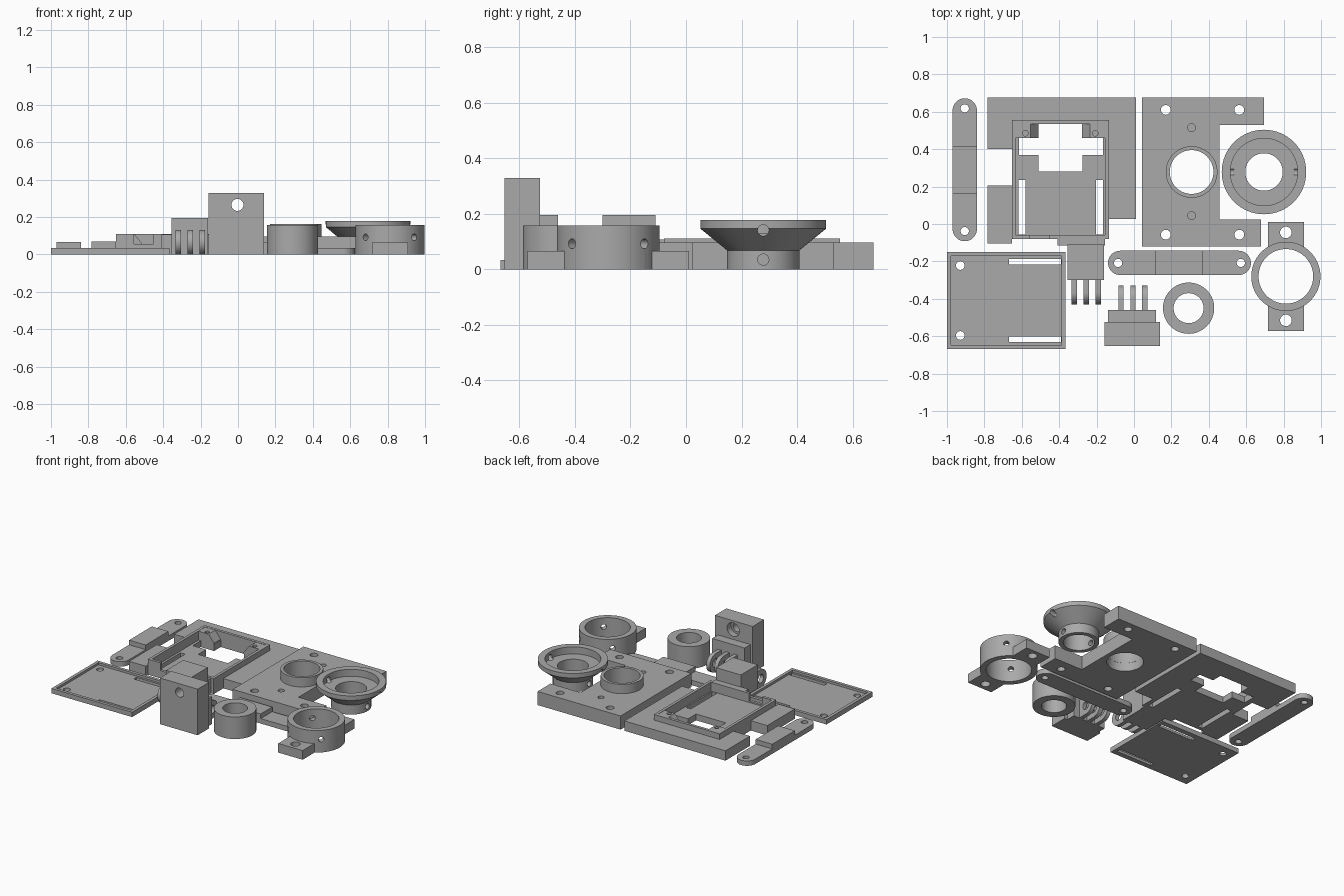
import bpy, bmesh
from math import sin, cos, pi, radians
from mathutils import Matrix, Vector

cube = bpy.data.objects.get("Cube")
if cube:
    bpy.data.objects.remove(cube)

grey = bpy.data.materials.new("plain grey")
grey.use_nodes = True
grey.diffuse_color = (0.4, 0.4, 0.4, 1)
grey.node_tree.nodes["Principled BSDF"].inputs["Base Color"].default_value = (0.4, 0.4, 0.4, 1)

PLACE = {"x": lambda a, b, t: (t, a, b),
         "y": lambda a, b, t: (a, t, b),
         "z": lambda a, b, t: (a, b, t)}


def to_object(name, bm):
    bmesh.ops.recalc_face_normals(bm, faces=bm.faces)
    mesh = bpy.data.meshes.new(name)
    bm.to_mesh(mesh)
    bm.free()
    mesh.materials.append(grey)
    obj = bpy.data.objects.new(name, mesh)
    bpy.context.collection.objects.link(obj)
    return obj


def prism(name, pts, lo, hi, axis="z"):
    """Extrude a flat outline along an axis."""
    bm = bmesh.new()
    put = PLACE[axis]
    low = [bm.verts.new(put(a, b, lo)) for a, b in pts]
    top = [bm.verts.new(put(a, b, hi)) for a, b in pts]
    bm.faces.new(low)
    bm.faces.new(top)
    for i in range(len(pts)):
        j = (i + 1) % len(pts)
        bm.faces.new((low[i], low[j], top[j], top[i]))
    return to_object(name, bm)


def arc(a, b, r, start=0, end=360, n=48):
    closed = end - start == 360
    steps = n if closed else n + 1
    angles = [radians(start + (end - start) * i / n) for i in range(steps)]
    return [(a + r * cos(t), b + r * sin(t)) for t in angles]


def rect(x0, x1, y0, y1):
    return [(x0, y0), (x1, y0), (x1, y1), (x0, y1)]


def box(name, x0, x1, y0, y1, z0, z1):
    return prism(name, rect(x0, x1, y0, y1), z0, z1)


def hole(a, b, r, lo=-0.1, hi=0.5, axis="z"):
    return prism("cutter", arc(a, b, r, n=32), lo, hi, axis)


def radial_hole(cx, cy, z, r, angle, near, far):
    cutter = hole(0, z, r, near, far, "x")
    cutter.data.transform(Matrix.Translation((cx, cy, 0)) @ Matrix.Rotation(radians(angle), 4, "Z"))
    return cutter


def boolean(obj, others, operation="DIFFERENCE"):
    bpy.context.view_layer.objects.active = obj
    for other in others:
        mod = obj.modifiers.new("shape", "BOOLEAN")
        mod.operation, mod.object, mod.solver = operation, other, "EXACT"
        bpy.ops.object.modifier_apply(modifier=mod.name)
        bpy.data.objects.remove(other)
    return obj


def lathe(name, cx, cy, profile, n=64):
    """Spin a closed (radius, height) profile."""
    bm = bmesh.new()
    rings = [[bm.verts.new((cx + r * cos(2 * pi * i / n), cy + r * sin(2 * pi * i / n), z))
              for r, z in profile] for i in range(n)]
    m = len(profile)
    for i in range(n):
        a, b = rings[i], rings[(i + 1) % n]
        for k in range(m):
            bm.faces.new((a[k], b[k], b[(k + 1) % m], a[(k + 1) % m]))
    return to_object(name, bm)


def tube(name, cx, cy, outer, inner, z0, z1):
    return lathe(name, cx, cy, [(inner, z0), (outer, z0), (outer, z1), (inner, z1)])


# Two straps with rounded ends and a raised middle
def strap(name, cx, cy, turn):
    half, r = 0.317, 0.065
    outline = arc(half, 0, r, -90, 90, 20) + arc(-half, 0, r, 90, 270, 20)
    body = prism(name, outline, 0, 0.035)
    boolean(body, [hole(s * 0.328, 0, 0.022) for s in (-1, 1)])
    pad = box(name + "_pad", -0.127, 0.127, -r, r, 0.03, 0.068)
    for part in (body, pad):
        part.data.transform(Matrix.Translation((cx, cy, 0)) @ Matrix.Rotation(radians(turn), 4, "Z"))


strap("side_strap", -0.905, 0.29, 90)
strap("front_strap", 0.243, -0.208, 0)

# Base plate around the tray
tray_x0, tray_x1, tray_y0, tray_y1 = -0.653, -0.135, -0.08, 0.555
prism("tray_base", [(-0.783, 0.4), (tray_x0, 0.4), (tray_x0, tray_y1), (tray_x1, tray_y1),
                    (tray_x1, 0.028), (0.012, 0.028), (0.012, 0.675), (-0.783, 0.675)], 0, 0.07)
box("tray_base_foot", -0.783, tray_x0, -0.105, 0.205, 0, 0.07)

# Tray with thin walls, floor openings and a notch in the front wall
tray = box("tray", tray_x0, tray_x1, tray_y0, tray_y1, 0, 0.11)
boolean(tray, [
    box("cutter", -0.633, -0.155, -0.06, 0.535, 0.045, 0.3),
    box("cutter", -0.51, -0.275, 0.28, 0.535, -0.1, 0.3),
    box("cutter", -0.615, -0.165, 0.37, 0.46, -0.1, 0.3),
    box("cutter", -0.617, -0.58, -0.056, 0.235, -0.1, 0.3),
    box("cutter", -0.203, -0.165, -0.056, 0.235, -0.1, 0.3),
    box("cutter", -0.555, -0.453, -0.1, -0.05, 0.055, 0.3)])

# Sloped corner posts in the tray
mid = -0.394
for side, label in ((-1, "left"), (1, "right")):
    shape = [(0.24, 0.04), (0.117, 0.04), (0.117, 0.055), (0.159, 0.108), (0.24, 0.108)]
    post = prism(label + "_tray_post", [(mid + side * a, z) for a, z in shape], 0.46, 0.537, "y")
    boolean(post, [hole(mid + side * 0.187, 0.485, 0.015, 0.06, 0.3)])


# Three-prong hinges
def prongs(name, cx, root, tip):
    d = 1 if tip > root else -1
    r = 0.065
    centre = tip - d * r
    outline = [(root, 0)] + [(centre + d * a, z) for a, z in arc(0, r, r, -90, 90, 20)] + [(root, 2 * r)]
    for i in (-1, 0, 1):
        x = cx + i * 0.064
        fin = prism(f"{name}_prong_{i + 2}", outline, x - 0.014, x + 0.014, "x")
        boolean(fin, [hole(centre, r, 0.03, x - 0.1, x + 0.1, "x")])


box("hinge_block", -0.355, -0.16, -0.3, -0.11, 0, 0.195)
box("hinge_flange", -0.41, -0.155, -0.115, -0.08, 0, 0.108)
prongs("hinge", -0.255, -0.298, -0.43)

# Upright clamp with bolt hole
clamp = box("clamp_block", -0.157, 0.14, -0.653, -0.525, 0, 0.328)
boolean(clamp, [hole(-0.003, 0.265, 0.032, -0.8, -0.4, "y"),
                hole(-0.003, 0.265, 0.048, -0.57, -0.4, "y")])
box("clamp_step", -0.14, 0.117, -0.53, -0.46, 0, 0.195)
prongs("clamp", -0.006, -0.462, -0.33)

# Large bracket plate with bore and collar
plate = prism("bracket_plate", [(0.042, -0.12), (0.68, -0.12), (0.68, 0.025), (0.458, 0.025),
                                (0.458, 0.53), (0.695, 0.53), (0.695, 0.675), (0.042, 0.675)], 0, 0.097)
boolean(plate, [hole(x, y, 0.026) for x in (0.17, 0.563) for y in (-0.057, 0.61)]
        + [hole(0.308, y, 0.021, 0.04, 0.3) for y in (0.045, 0.515)]
        + [hole(0.308, 0.278, 0.118)])
tube("bracket_collar", 0.308, 0.278, 0.138, 0.117, 0.06, 0.163)

# Flared cup
cup = lathe("flared_cup", 0.695, 0.278, [(0.1, 0), (0.13, 0), (0.13, 0.068), (0.226, 0.146), (0.226, 0.178),
                                         (0.18, 0.178), (0.18, 0.128), (0.1, 0.128)])
boolean(cup, [radial_hole(0.695, 0.278, z, 0.02, a, 0.05 if z < 0.1 else 0.16, 0.3)
              for z in (0.035, 0.14) for a in (0, 180)])

# Ring holder with two tabs and four radial screw holes
ring = tube("ring_holder", 0.812, -0.28, 0.185, 0.146, 0, 0.157)
boolean(ring, [radial_hole(0.812, -0.28, 0.092, 0.018, a, 0.1, 0.3) for a in (45, 135, 225, 315)])
for s, label in ((1, "back"), (-1, "front")):
    tab = box(label + "_ring_tab", 0.716, 0.908, *sorted((-0.28 + s * 0.1, -0.28 + s * 0.291)), 0, 0.065)
    boolean(tab, [hole(0.812, -0.28, 0.17), hole(0.812, -0.28 + s * 0.235, 0.031)])

# Small spacer
tube("spacer", 0.292, -0.45, 0.137, 0.08, 0, 0.157)

# Shallow lid with two slots and two screw holes
lid = box("lid", -1, -0.365, -0.668, -0.15, 0, 0.034)
boolean(lid, [box("cutter", -0.978, -0.387, -0.646, -0.172, 0.018, 0.2),
              box("cutter", -0.668, -0.389, -0.217, -0.187, -0.1, 0.2),
              box("cutter", -0.668, -0.389, -0.632, -0.602, -0.1, 0.2)]
        + [hole(-0.929, y, 0.023) for y in (-0.222, -0.596)])

# Smooth the round walls, keep the edges sharp
for obj in bpy.context.scene.objects:
    obj.select_set(obj.type == "MESH")
bpy.ops.object.shade_smooth_by_angle(angle=radians(30))
